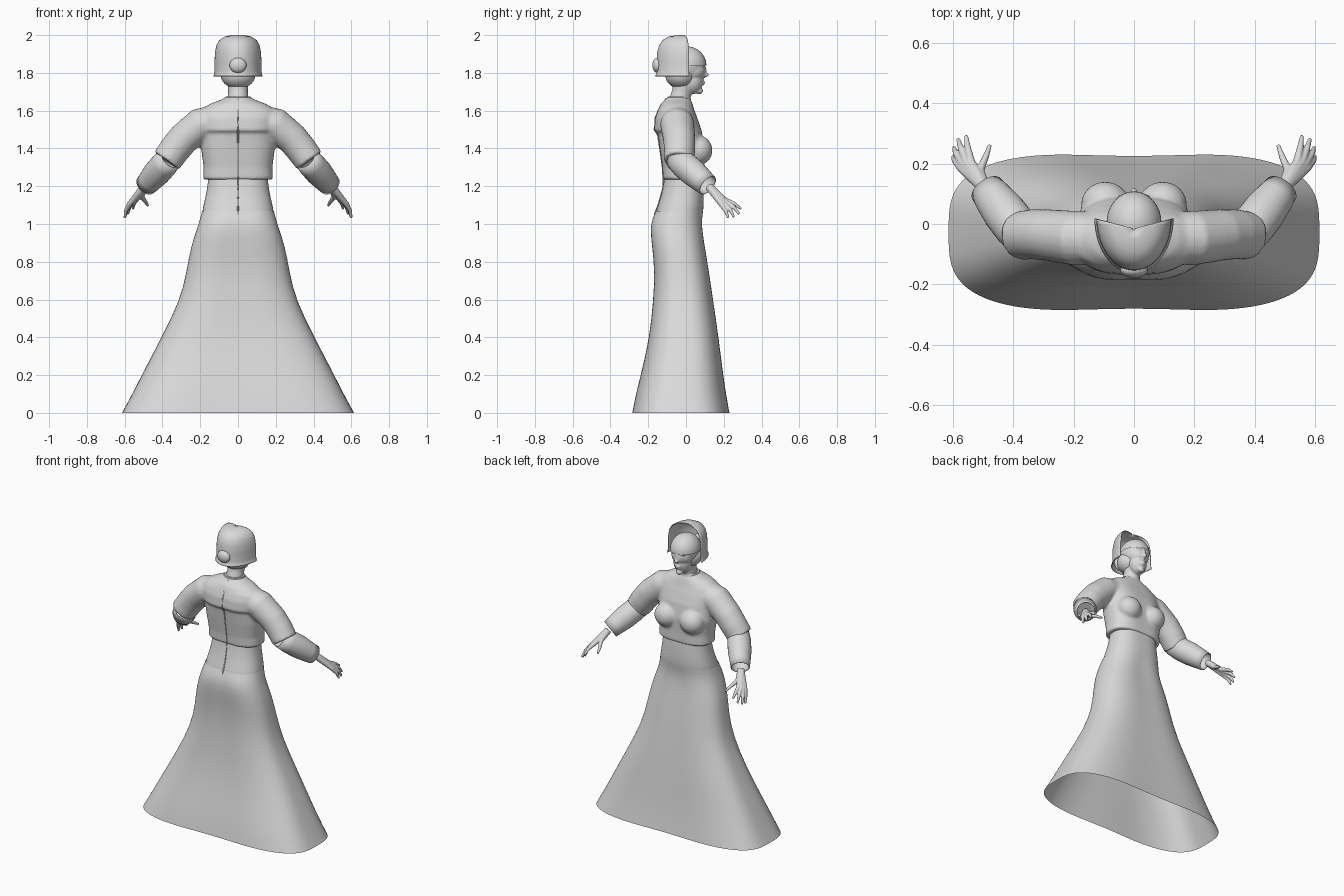
import bpy, bmesh, math
from mathutils import Vector, Matrix

if "Cube" in bpy.data.objects:
    bpy.data.objects.remove(bpy.data.objects["Cube"])

grey = bpy.data.materials.new("plain_grey")
grey.use_nodes = True
colour = (0.7, 0.7, 0.7, 1)
grey.diffuse_color = colour
grey.node_tree.nodes["Principled BSDF"].inputs["Base Color"].default_value = colour


def skin(bm, rings, caps=True, closed=True):
    """Join a row of point rings into a surface."""
    loops = [[bm.verts.new(p) for p in ring] for ring in rings]
    count = len(loops[0])
    for a, b in zip(loops, loops[1:]):
        for i in range(count if closed else count - 1):
            j = (i + 1) % count
            bm.faces.new((a[i], a[j], b[j], b[i]))
    if caps:
        bm.faces.new(loops[0])
        bm.faces.new(loops[-1])


def signed_pow(v, p):
    return math.copysign(abs(v) ** p, v)


def loft(bm, sections, caps=True, seg=48):
    """Sections: height, half width, back y, front y, squareness, centre dent."""
    rings = []
    for z, w, back, front, n, dent in sections:
        mid = (back + front) / 2
        ring = []
        for i in range(seg):
            t = math.tau * i / seg
            x = w * signed_pow(math.cos(t), 2 / n)
            y = (front - back) / 2 * signed_pow(math.sin(t), 2 / n)
            y *= 1 - dent * math.exp(-(2.5 * x / w) ** 2)
            ring.append((x, mid + y, z))
        rings.append(ring)
    skin(bm, rings, caps)


def tube(bm, points, radii, caps=True, seg=20):
    pts = [Vector(p) for p in points]
    rings = []
    for i, p in enumerate(pts):
        way = pts[min(i + 1, len(pts) - 1)] - pts[max(i - 1, 0)]
        q = way.to_track_quat('Z', 'Y')
        rings.append([p + q @ Vector((math.cos(a), math.sin(a), 0)) * radii[i]
                      for a in (math.tau * k / seg for k in range(seg))])
    skin(bm, rings, caps)


def blob(bm, centre, radii):
    m = Matrix.Translation(centre) @ Matrix.Diagonal((*radii, 1))
    bmesh.ops.create_uvsphere(bm, u_segments=32, v_segments=20, radius=1, matrix=m)


def finish(name, bm, voxel=0, smooth=0, subsurf=0, thick=0):
    bmesh.ops.recalc_face_normals(bm, faces=bm.faces)
    mesh = bpy.data.meshes.new(name)
    bm.to_mesh(mesh)
    bm.free()
    mesh.materials.append(grey)
    ob = bpy.data.objects.new(name, mesh)
    bpy.context.collection.objects.link(ob)
    bpy.ops.object.select_all(action='DESELECT')
    ob.select_set(True)
    bpy.context.view_layer.objects.active = ob
    bpy.ops.object.shade_smooth_by_angle(angle=math.radians(50))
    if voxel:
        m = ob.modifiers.new("fuse", 'REMESH')
        m.mode, m.voxel_size, m.use_smooth_shade = 'VOXEL', voxel, True
    if smooth:
        m = ob.modifiers.new("soften", 'SMOOTH')
        m.factor, m.iterations = 0.5, smooth
    if subsurf:
        ob.modifiers.new("round", 'SUBSURF').levels = subsurf
        ob.modifiers["round"].render_levels = subsurf
    if thick:
        m = ob.modifiers.new("cloth", 'SOLIDIFY')
        m.thickness, m.offset = thick, 0
    return ob


def mirrored(points, side):
    return [(side * x, y, z) for x, y, z in points]


# Flared skirt, open at the floor
bm = bmesh.new()
loft(bm, [(0, .615, -.295, .24, 3.3, .06), (.1, .56, -.275, .222, 3.2, .06),
          (.2, .51, -.248, .205, 3.1, .05), (.4, .405, -.2, .18, 2.9, .05),
          (.6, .305, -.18, .15, 2.7, .05), (.75, .272, -.172, .128, 2.6, .05),
          (.88, .25, -.188, .108, 2.5, .07), (.98, .215, -.2, .094, 2.4, .08),
          (1.03, .2, -.186, .094, 2.3, .07), (1.07, .19, -.166, .097, 2.3, .05)],
     caps=False, seg=64)
finish("skirt", bm, subsurf=1)

# Waist between skirt and bodice
bm = bmesh.new()
loft(bm, [(1.0, .195, -.17, .085, 2.3, .05), (1.06, .19, -.168, .095, 2.3, .05),
          (1.1, .183, -.152, .1, 2.3, .04), (1.18, .163, -.128, .098, 2.3, .04),
          (1.27, .155, -.115, .09, 2.3, .04)], caps=False)
finish("waist", bm, subsurf=1)

# Bodice with bust, shoulders and upper sleeves fused together
bm = bmesh.new()
loft(bm, [(1.235, .185, -.126, .1, 2.5, .05), (1.3, .182, -.13, .1, 2.5, .05),
          (1.4, .195, -.145, .105, 2.5, .05), (1.485, .195, -.156, .09, 2.4, .05),
          (1.495, .2, -.174, .088, 2.4, .04), (1.56, .21, -.168, .065, 2.3, .04),
          (1.6, .205, -.153, .048, 2.2, .03), (1.635, .15, -.135, .035, 2.1, 0),
          (1.66, .085, -.11, .025, 2, 0), (1.672, .068, -.1, .02, 2, 0)])
for side in (1, -1):
    blob(bm, (side * .095, .066, 1.39), (.08, .074, .078))
    tube(bm, mirrored([(.1, -.05, 1.55), (.2, -.046, 1.525), (.29, -.036, 1.45),
                       (.335, -.034, 1.395), (.378, -.038, 1.335)], side),
         [.085, .09, .085, .083, .08])
finish("bodice", bm, voxel=.009, smooth=4)

# Forearm sleeves, open at the wrist
for side, label in ((1, "left"), (-1, "right")):
    bm = bmesh.new()
    tube(bm, mirrored([(.355, -.055, 1.35), (.39, -.012, 1.315), (.43, .04, 1.27),
                       (.465, .085, 1.23), (.487, .115, 1.205)], side),
         [.06, .07, .07, .062, .056], caps=False, seg=28)
    finish(label + "_forearm_sleeve", bm, thick=.005)

# Hands: finger bones fan out from the wrist and fuse into a palm
wrist = (.497, .122, 1.197)
fingers = [((.54, .205, 1.128), (.551, .255, 1.108), (.556, .293, 1.08)),
           ((.556, .206, 1.118), (.574, .253, 1.09), (.583, .282, 1.052)),
           ((.567, .199, 1.11), (.59, .235, 1.075), (.597, .254, 1.036)),
           ((.574, .187, 1.105), (.594, .21, 1.07), (.6, .224, 1.032)),
           ((.51, .178, 1.145), (.49, .225, 1.118), (.477, .262, 1.097))]
for side, label in ((1, "left"), (-1, "right")):
    bm = bmesh.new()
    for bones in fingers:
        tube(bm, mirrored((wrist,) + bones, side), [.022, .0145, .0105, .0065], seg=12)
    finish(label + "_hand", bm, voxel=.004, smooth=2)

# Collar
bm = bmesh.new()
loft(bm, [(1.645, .07, -.1, .025, 2, 0), (1.662, .071, -.102, .026, 2, 0),
          (1.676, .064, -.095, .022, 2, 0)])
finish("collar", bm)

# Head, face and neck
bm = bmesh.new()
tube(bm, [(0, -.038, 1.64), (0, -.022, 1.7), (0, -.008, 1.78)], [.056, .052, .056])
blob(bm, (0, 0, 1.838), (.084, .098, .094))
blob(bm, (0, .036, 1.81), (.07, .066, .062))
blob(bm, (0, .034, 1.765), (.058, .058, .078))
blob(bm, (0, .07, 1.705), (.022, .02, .018))
blob(bm, (0, .1, 1.805), (.008, .01, .032))
blob(bm, (0, .104, 1.79), (.013, .016, .011))
blob(bm, (0, .088, 1.752), (.022, .013, .006))
blob(bm, (0, .086, 1.74), (.019, .013, .007))
for side in (1, -1):
    blob(bm, (side * .032, .088, 1.838), (.024, .012, .007))
    blob(bm, (side * .031, .083, 1.817), (.015, .013, .009))
finish("head", bm, voxel=.005, smooth=2)

# Hair: smooth crown above the brow, and the nape below the bonnet
bm = bmesh.new()
blob(bm, (0, .004, 1.84), (.091, .104, .1))
low = [v for v in bm.verts if v.co.z < 1.835]
bmesh.ops.delete(bm, geom=low, context='VERTS')
finish("crown_hair", bm)
bm = bmesh.new()
blob(bm, (0, -.028, 1.79), (.092, .082, .074))
finish("nape_hair", bm)

# Bonnet: half shell round the back of the head, open to the face
bm = bmesh.new()
rings = []
for z, w, depth in [(1.782, .129, .162), (1.79, .125, .156), (1.81, .122, .152),
                    (1.86, .122, .152), (1.91, .119, .15), (1.945, .112, .14),
                    (1.972, .097, .122), (1.99, .07, .09), (1.997, .035, .05),
                    (1.998, .004, .02)]:
    edge = -.015 + .033 * w / .129
    rings.append([(w * math.cos(t), edge - (edge + depth) * math.sin(t), z)
                  for t in (math.pi * k / 32 for k in range(33))])
skin(bm, rings, caps=False, closed=False)
finish("bonnet", bm, thick=.005)

# Round knot on the back of the bonnet
bm = bmesh.new()
blob(bm, (0, -.152, 1.84), (.045, .026, .04))
finish("bonnet_knot", bm)

# Raised seam down the middle of the back
bm = bmesh.new()
tube(bm, [(0, -.103, 1.665), (0, -.147, 1.6), (0, -.163, 1.56), (0, -.168, 1.5),
          (0, -.149, 1.47), (0, -.138, 1.4), (0, -.124, 1.3), (0, -.12, 1.235),
          (0, -.124, 1.18), (0, -.147, 1.1), (0, -.167, 1.05)], [.004] * 11, seg=8)
finish("back_seam", bm)
